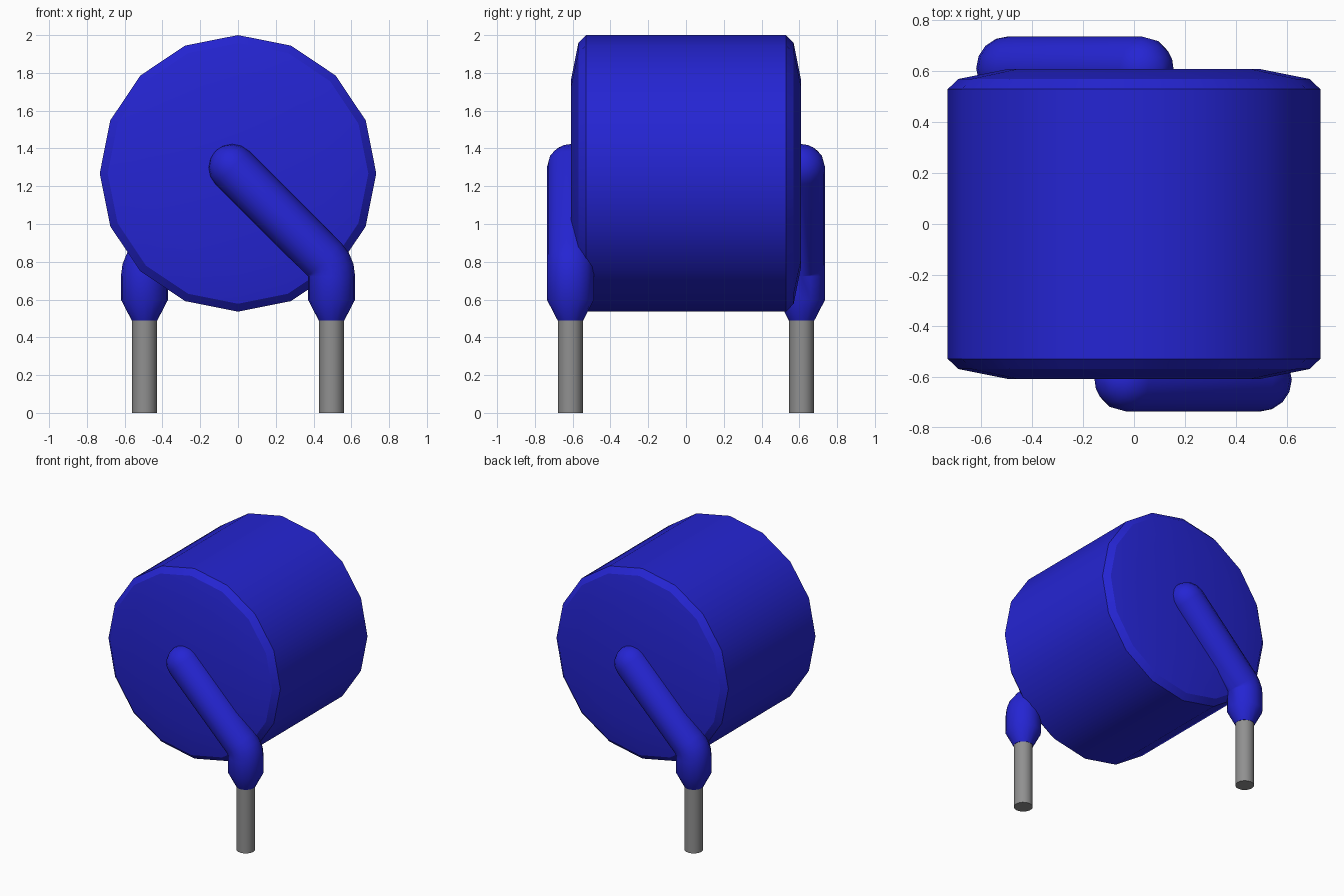
import bpy, bmesh, math
from mathutils import Vector

cube = bpy.data.objects.get("Cube")
if cube:
    bpy.data.objects.remove(cube, do_unlink=True)


def material(name, rgb, roughness):
    mat = bpy.data.materials.new(name)
    mat.use_nodes = True
    mat.diffuse_color = (*rgb, 1)
    shader = mat.node_tree.nodes["Principled BSDF"]
    shader.inputs["Base Color"].default_value = (*rgb, 1)
    shader.inputs["Roughness"].default_value = roughness
    return mat


blue = material("blue_coating", (0.018, 0.018, 0.65), 0.5)
grey = material("grey_metal", (0.28, 0.28, 0.28), 0.5)


def loft(name, rings, mat, sides=16):
    """Skin a closed tube through rings of (centre, u axis, v axis, radius)."""
    bm = bmesh.new()
    loops = []
    for centre, u, v, r in rings:
        angles = [2 * math.pi * i / sides for i in range(sides)]
        loops.append([bm.verts.new(centre + r * (math.cos(a) * u + math.sin(a) * v))
                      for a in angles])
    for a, b in zip(loops, loops[1:]):
        for i in range(sides):
            j = (i + 1) % sides
            bm.faces.new((a[i], a[j], b[j], b[i]))
    bm.faces.new(loops[0])
    bm.faces.new(loops[-1])
    bmesh.ops.remove_doubles(bm, verts=bm.verts, dist=0.0005)
    bmesh.ops.recalc_face_normals(bm, faces=bm.faces)
    mesh = bpy.data.meshes.new(name)
    bm.to_mesh(mesh)
    bm.free()
    mesh.materials.append(mat)
    obj = bpy.data.objects.new(name, mesh)
    bpy.context.collection.objects.link(obj)
    bpy.ops.object.select_all(action='DESELECT')
    obj.select_set(True)
    bpy.context.view_layer.objects.active = obj
    bpy.ops.object.shade_smooth_by_angle(angle=math.radians(30))
    return obj


X, Y, Z = Vector((1, 0, 0)), Vector((0, 1, 0)), Vector((0, 0, 1))

# Drum body: chamfered rims and slightly domed ends
half = [(0.61, 0.49), (0.57, 0.69), (0.53, 0.732)]
profile = [(-y, r) for y, r in half] + [(y, r) for y, r in reversed(half)]
loft("body", [(Vector((0, y, 1.268)), X, Z, r) for y, r in profile], blue)

# Leads: the back one is the front one turned half way round
LEG_X, LEG_Y, TUBE, PIVOT_Z = 0.495, 0.612, 0.125, 0.723
for name, s in (("front", -1), ("back", 1)):
    side, depth = X * -s, Y * s
    base = side * LEG_X + depth * LEG_Y

    # Bare metal pin
    loft(name + "_pin", [(base + Z * z, side, depth, 0.066) for z in (0, 0.5)], grey)

    # Coated sleeve: tapered foot
    rings = [(base + Z * 0.49, side, depth, 0.068), (base + Z * 0.6, side, depth, TUBE)]
    # Elbow turning about its inner corner
    pivot = base - side * TUBE + Z * PIVOT_Z
    for deg in (0, 15, 30, 45):
        a = math.radians(deg)
        out = side * math.cos(a) + Z * math.sin(a)
        rings.append((pivot + out * TUBE, out, depth, TUBE))
    # Diagonal arm ending in a round tip
    along = (Z - side).normalized()
    tip = side * -0.03 + depth * LEG_Y + Z * 1.298
    for deg in (0, 22.5, 45, 67.5, 85):
        a = math.radians(deg)
        rings.append((tip + along * TUBE * math.sin(a), out, depth, TUBE * math.cos(a)))
    loft(name + "_coated_lead", rings, blue)
